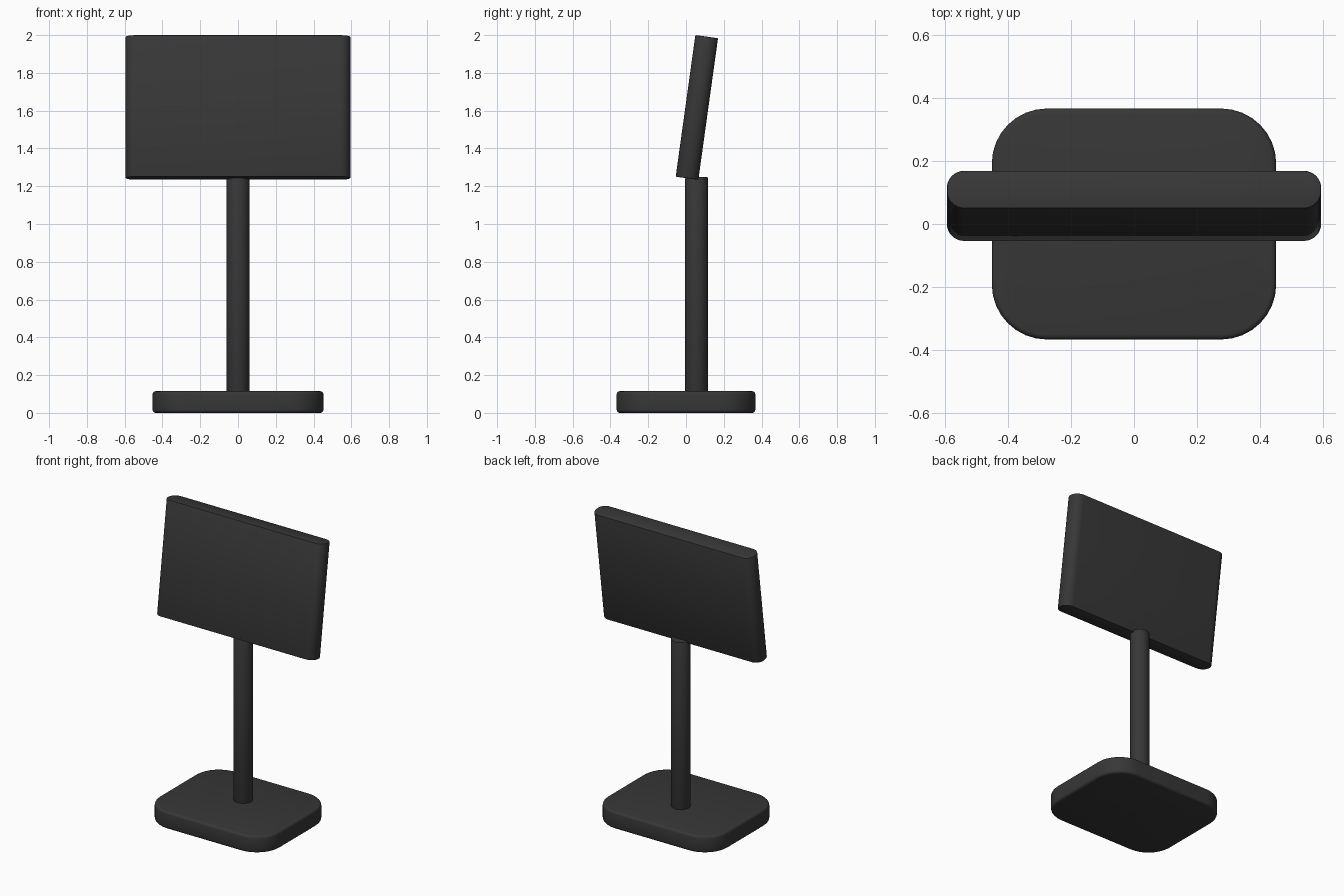
import bpy, bmesh, math
from mathutils import Matrix

if "Cube" in bpy.data.objects:
    bpy.data.objects.remove(bpy.data.objects["Cube"])

charcoal = bpy.data.materials.new("charcoal")
charcoal.diffuse_color = (0.038, 0.038, 0.038, 1)
charcoal.use_nodes = True
charcoal.node_tree.nodes["Principled BSDF"].inputs["Base Color"].default_value = charcoal.diffuse_color


def rounded_outline(w, d, r, seg):
    """Counter-clockwise rounded rectangle in XY."""
    pts = []
    for i, (sx, sy) in enumerate([(1, 1), (-1, 1), (-1, -1), (1, -1)]):
        for k in range(seg + 1):
            a = math.pi / 2 * (i + k / seg)
            pts.append((sx * (w / 2 - r) + r * math.cos(a),
                        sy * (d / 2 - r) + r * math.sin(a)))
    return pts


def slab(name, outline, height, rim, matrix, segments=3):
    """Extruded outline centred on its origin, with softened rims."""
    bm = bmesh.new()
    bottom = bm.faces.new([bm.verts.new((x, y, -height / 2)) for x, y in outline])
    ext = bmesh.ops.extrude_face_region(bm, geom=[bottom], use_keep_orig=True)
    top_verts = [g for g in ext["geom"] if isinstance(g, bmesh.types.BMVert)]
    bmesh.ops.translate(bm, vec=(0, 0, height), verts=top_verts)
    bmesh.ops.recalc_face_normals(bm, faces=bm.faces)
    rims = [e for e in bm.edges
            if abs(e.verts[0].co.z - e.verts[1].co.z) < 1e-5]
    bmesh.ops.bevel(bm, geom=rims, offset=rim, segments=segments,
                    profile=0.5, affect='EDGES', clamp_overlap=True)
    bmesh.ops.recalc_face_normals(bm, faces=bm.faces)
    me = bpy.data.meshes.new(name)
    bm.to_mesh(me)
    bm.free()
    me.materials.append(charcoal)
    ob = bpy.data.objects.new(name, me)
    bpy.context.collection.objects.link(ob)
    ob.matrix_world = matrix
    bpy.ops.object.select_all(action='DESELECT')
    ob.select_set(True)
    bpy.context.view_layer.objects.active = ob
    bpy.ops.object.shade_smooth_by_angle(angle=math.radians(35))
    return ob


# Foot plate
slab("base", rounded_outline(0.904, 0.734, 0.175, 8), 0.115, 0.016,
     Matrix.Translation((0, 0, 0.0575)))

# Round pole, set slightly back
circle = [(0.06 * math.cos(math.tau * i / 32), 0.06 * math.sin(math.tau * i / 32))
          for i in range(32)]
slab("pole", circle, 1.15, 0.008, Matrix.Translation((0, 0.056, 0.675)), 2)

# Display panel, leaning back
tilt = Matrix.Rotation(math.radians(-7.9), 4, 'X')
slab("display_panel", rounded_outline(1.19, 0.121, 0.055, 8), 0.757, 0.005,
     Matrix.Translation((0, 0.0575, 1.617)) @ tilt, 2)
